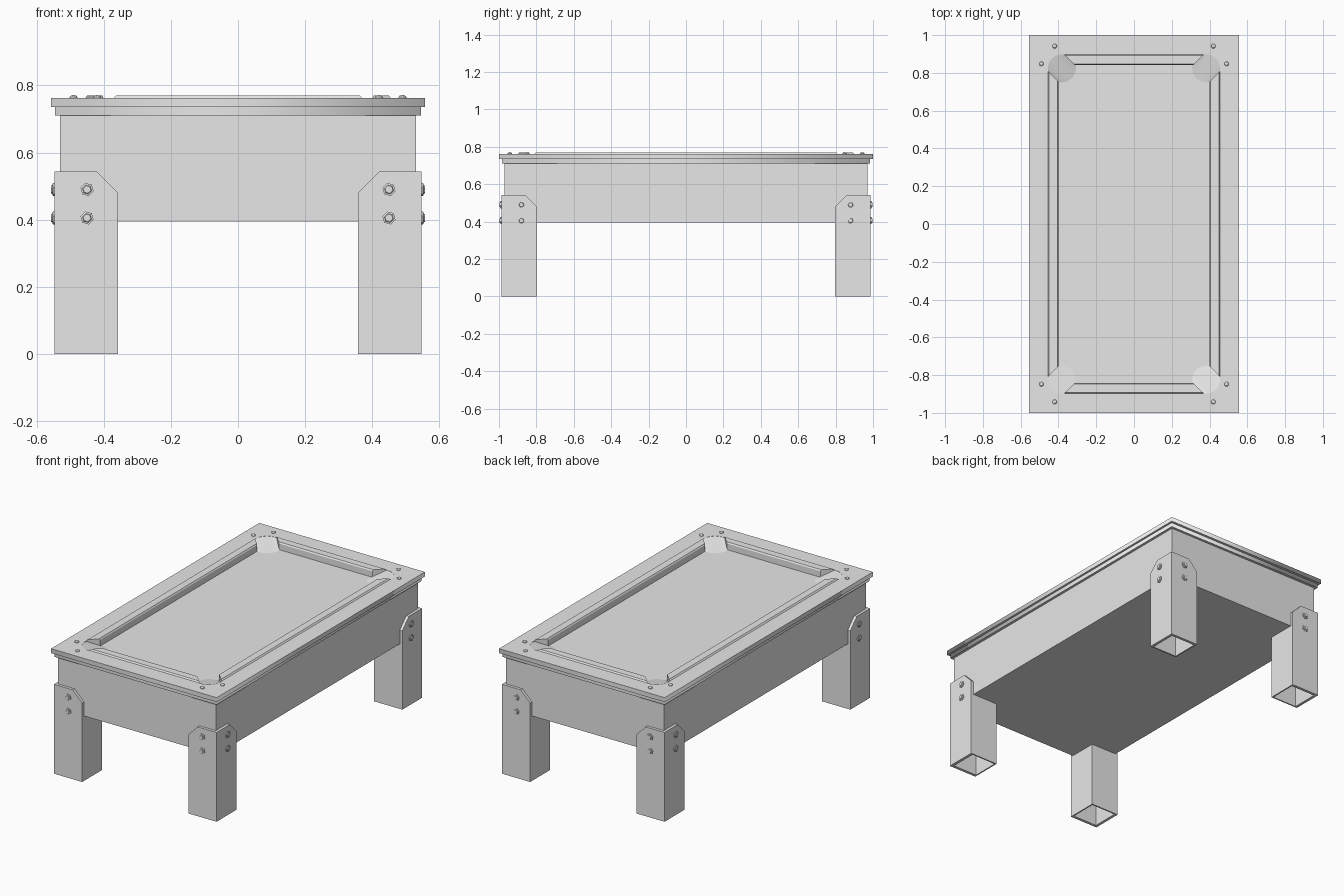
import bpy, bmesh, math
from mathutils import Vector

cube = bpy.data.objects.get("Cube")
if cube:
    bpy.data.objects.remove(cube, do_unlink=True)

# Single plain finish
GREY = (0.8, 0.8, 0.8, 1.0)
grey = bpy.data.materials.new("light_grey")
grey.use_nodes = True
grey.diffuse_color = GREY
grey.node_tree.nodes["Principled BSDF"].inputs["Base Color"].default_value = GREY

CORNERS = [(sx, sy) for sx in (-1, 1) for sy in (-1, 1)]
BED_Z, RIM_Z = 0.725, 0.762
HOLE_X, HOLE_Y, POCKET_R = 0.456, 0.898, 0.074


def add_object(name, mesh):
    ob = bpy.data.objects.new(name, mesh)
    bpy.context.collection.objects.link(ob)
    mesh.materials.clear()
    mesh.materials.append(grey)
    return ob


def finish(name, bm, recalc=True):
    if recalc:
        bmesh.ops.recalc_face_normals(bm, faces=bm.faces)
    mesh = bpy.data.meshes.new(name)
    bm.to_mesh(mesh)
    bm.free()
    return add_object(name, mesh)


def loft(bm, ring_a, ring_b):
    """Closed solid between two matching rings of points."""
    a = [bm.verts.new(p) for p in ring_a]
    b = [bm.verts.new(p) for p in ring_b]
    bm.faces.new(a)
    bm.faces.new(b[::-1])
    for i in range(len(a)):
        j = (i + 1) % len(a)
        bm.faces.new((a[i], a[j], b[j], b[i]))


def box(bm, x, y, z):
    ring = [(x[0], y[0]), (x[1], y[0]), (x[1], y[1]), (x[0], y[1])]
    loft(bm, [(*p, z[0]) for p in ring], [(*p, z[1]) for p in ring])


def bolt(bm, pos, axis, sides, rings):
    """Stack of rings (radius, height) along an axis, capped at the end."""
    axis = Vector(axis)
    u = axis.orthogonal().normalized()
    v = axis.cross(u)
    loops = []
    for r, h in rings:
        angles = [math.tau * i / sides for i in range(sides)]
        loops.append([bm.verts.new(Vector(pos) + axis * h + r * (u * math.cos(t) + v * math.sin(t)))
                      for t in angles])
    for a, b in zip(loops, loops[1:]):
        for i in range(sides):
            j = (i + 1) % sides
            bm.faces.new((a[i], a[j], b[j], b[i]))
    bm.faces.new(loops[-1])
    bm.faces.new(loops[0][::-1])


def frame(name, half_x, half_y, z0, z1):
    """Rectangular slab with a round-cornered opening."""
    outer = [(half_x, half_y), (-half_x, half_y), (-half_x, -half_y), (half_x, -half_y)]
    inner = []
    for k, (sx, sy) in enumerate([(1, 1), (-1, 1), (-1, -1), (1, -1)]):
        for i in range(9):
            t = math.pi / 2 * (k + i / 8)
            inner.append((sx * (HOLE_X - POCKET_R) + POCKET_R * math.cos(t),
                          sy * (HOLE_Y - POCKET_R) + POCKET_R * math.sin(t)))
    curve = bpy.data.curves.new(name + "_outline", "CURVE")
    curve.dimensions = "2D"
    curve.fill_mode = "BOTH"
    curve.extrude = (z1 - z0) / 2
    for pts in (outer, inner):
        spline = curve.splines.new("POLY")
        spline.points.add(len(pts) - 1)
        for p, (x, y) in zip(spline.points, pts):
            p.co = (x, y, 0, 1)
        spline.use_cyclic_u = True
    temp = bpy.data.objects.new(name + "_outline", curve)
    bpy.context.collection.objects.link(temp)
    bpy.context.view_layer.update()
    mesh = bpy.data.meshes.new_from_object(temp.evaluated_get(bpy.context.evaluated_depsgraph_get()))
    bpy.data.objects.remove(temp, do_unlink=True)
    bm = bmesh.new()
    bm.from_mesh(mesh)
    bmesh.ops.remove_doubles(bm, verts=bm.verts, dist=0.0001)
    bmesh.ops.translate(bm, verts=bm.verts, vec=(0, 0, (z0 + z1) / 2))
    finish(name, bm)


# Cabinet, whose top is the playing bed
bm = bmesh.new()
box(bm, (-0.53, 0.53), (-0.97, 0.97), (0.395, BED_Z))
finish("cabinet", bm)

# Stepped rim
frame("rim_lower", 0.545, 0.985, 0.71, 0.735)
frame("rim_top", 0.557, 1.0, 0.735, RIM_Z)

# Cushions: profile of (inset, height), ends mitred at 45 degrees
PROFILE = [(0, BED_Z), (0, RIM_Z), (0.007, 0.77), (0.051, 0.77), (0.056, 0.762), (0.056, BED_Z)]
for name, axis, sign, edge, half in [("left_cushion", 0, 1, HOLE_X, 0.81),
                                     ("right_cushion", 0, -1, HOLE_X, 0.81),
                                     ("back_cushion", 1, 1, HOLE_Y, 0.37),
                                     ("front_cushion", 1, -1, HOLE_Y, 0.37)]:
    rings = []
    for end in (-1, 1):
        ring = []
        for inset, z in PROFILE:
            across, along = sign * (edge - inset), end * (half - inset)
            ring.append((across, along, z) if axis == 0 else (along, across, z))
        rings.append(ring)
    bm = bmesh.new()
    loft(bm, *rings)
    finish(name, bm)

# Pockets: curved chutes sloping from the rim corner to the bed
bm = bmesh.new()
for sx, sy in CORNERS:
    centre = Vector((sx * (HOLE_X - POCKET_R), sy * (HOLE_Y - POCKET_R), 0))
    u = Vector((sx, sy, 0)).normalized()
    v = Vector((-u.y, u.x, 0))
    rows = []
    for i in range(1, 16):
        t = math.pi * (i / 16 - 0.5)
        out, side = u * POCKET_R * math.cos(t), v * POCKET_R * math.sin(t)
        rows.append((bm.verts.new(centre + side + out + Vector((0, 0, RIM_Z - 0.001))),
                     bm.verts.new(centre + side - out + Vector((0, 0, BED_Z + 0.001)))))
    for (a, b), (c, d) in zip(rows, rows[1:]):
        face = bm.faces.new((a, b, d, c))
        face.normal_update()
        if face.normal.z < 0:
            face.normal_flip()
chutes = finish("pockets", bm, recalc=False)
chutes.data.shade_smooth()

# Legs: two chamfered outer plates and two inner walls, open underneath
for sx, sy in CORNERS:
    name = ("left" if sx > 0 else "right") + ("_back" if sy > 0 else "_front")
    bm = bmesh.new()

    def plate(inner, outer):
        cut = inner + 0.063
        return [(inner, 0), (outer, 0), (outer, 0.543), (cut, 0.543), (inner, 0.48)]

    end_plate, side_plate = plate(0.357, 0.547), plate(0.797, 0.97)
    loft(bm, *[[(sx * a, sy * y, z) for a, z in end_plate] for y in (0.97, 0.987)])
    loft(bm, *[[(sx * x, sy * a, z) for a, z in side_plate] for x in (0.53, 0.547)])
    box(bm, (sx * 0.357, sx * 0.365), (sy * 0.797, sy * 0.97), (0, 0.396))
    box(bm, (sx * 0.365, sx * 0.53), (sy * 0.797, sy * 0.805), (0, 0.396))
    finish(name + "_leg", bm)

    # Hex bolts on both outer faces of the leg
    bm = bmesh.new()
    HEAD = [(0.020, -0.002), (0.020, 0.005), (0.014, 0.006), (0.012, 0.010)]
    for z in (0.405, 0.49):
        bolt(bm, (sx * 0.45, sy * 0.987, z), (0, sy, 0), 6, HEAD)
        bolt(bm, (sx * 0.547, sy * 0.88, z), (sx, 0, 0), 6, HEAD)
    finish(name + "_leg_bolts", bm)

    # Small domed studs on the rim
    bm = bmesh.new()
    STUD = [(0.012, -0.002), (0.012, 0.003), (0.009, 0.007), (0.004, 0.009)]
    for x, y in ((0.49, 0.848), (0.42, 0.942)):
        bolt(bm, (sx * x, sy * y, RIM_Z), (0, 0, 1), 12, STUD)
    finish(name + "_rim_studs", bm)
